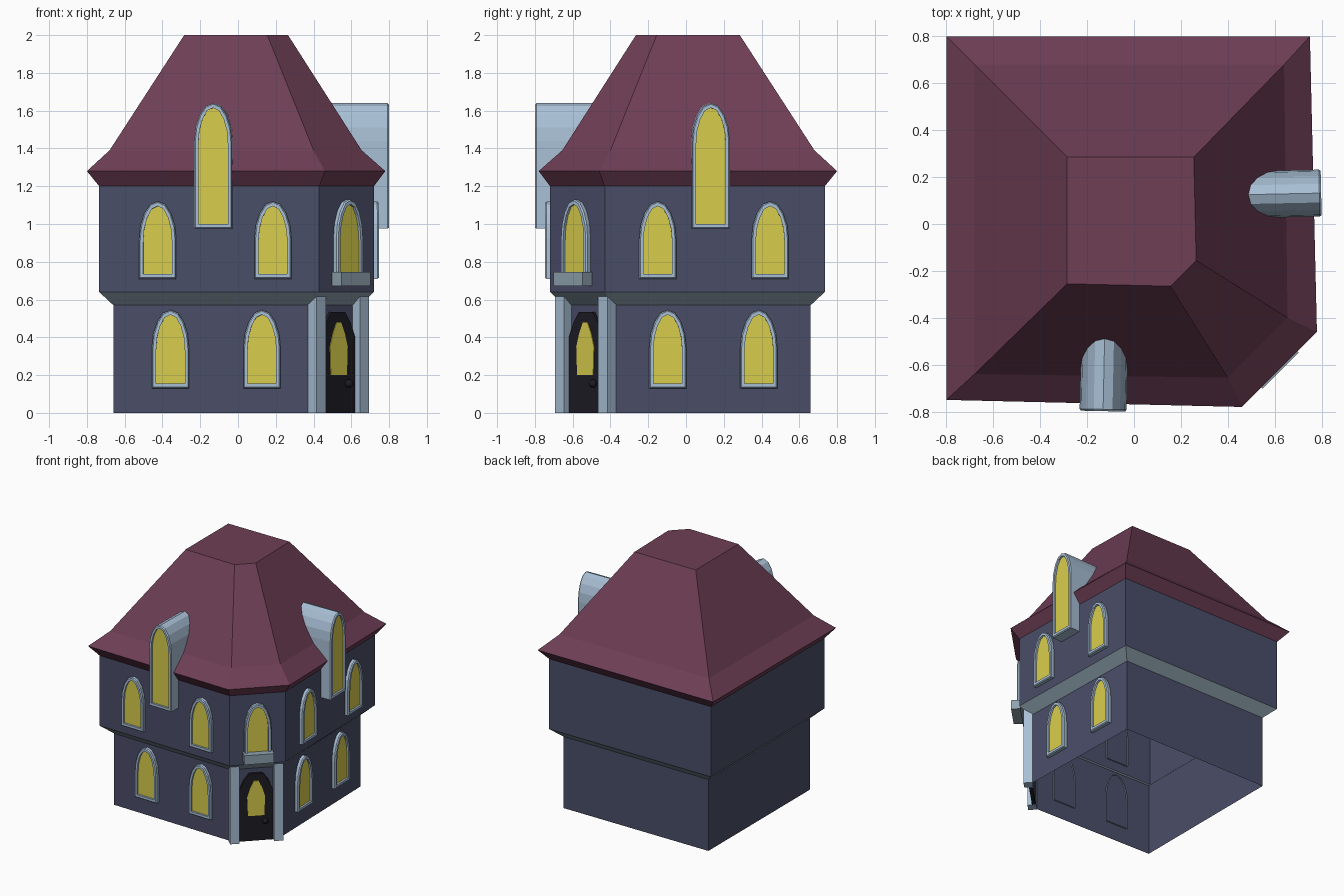
import bpy, bmesh, math
from mathutils import Vector

if "Cube" in bpy.data.objects:
    bpy.data.objects.remove(bpy.data.objects["Cube"])


def material(name, hex_colour):
    rgb = [int(hex_colour[i:i + 2], 16) / 255 for i in (0, 2, 4)]
    lin = [c / 12.92 if c < 0.04045 else ((c + 0.055) / 1.055) ** 2.4 for c in rgb]
    m = bpy.data.materials.new(name)
    m.diffuse_color = (*lin, 1)
    m.use_nodes = True
    m.node_tree.nodes["Principled BSDF"].inputs["Base Color"].default_value = m.diffuse_color
    return m


WALL = material("dark_blue_wall", "4a4e68")
ROOF = material("plum_roof", "6e3e55")
TRIM = material("pale_blue_trim", "a9c0d6")
STONE = material("grey_stone", "8fa2af")
GLASS = material("yellow_glass", "d8cd4c")
DOOR = material("black_door", "1c1c24")


def loft(name, rings, mats, seg_mats, cap_mat=None, base_mat=None):
    """Skin a stack of equal-length rings; optional end caps."""
    bm = bmesh.new()
    rows = [[bm.verts.new(p) for p in ring] for ring in rings]
    n = len(rows[0])
    for a, b, mi in zip(rows, rows[1:], seg_mats):
        for i in range(n):
            j = (i + 1) % n
            bm.faces.new((a[i], a[j], b[j], b[i])).material_index = mi
    if cap_mat is not None:
        bm.faces.new(rows[-1]).material_index = cap_mat
    if base_mat is not None:
        bm.faces.new(rows[0][::-1]).material_index = base_mat
    me = bpy.data.meshes.new(name)
    bm.to_mesh(me)
    bm.free()
    for m in mats:
        me.materials.append(m)
    ob = bpy.data.objects.new(name, me)
    bpy.context.collection.objects.link(ob)
    return ob


def plan(z, back, corner, cut, end):
    """House outline: square with one cut corner, mirrored on the diagonal."""
    return [(-back, back, z), (-back, -end, z), (cut, -corner, z),
            (corner, -cut, z), (end, back, z)]


LOWER = (0.66, 0.645, 0.39, 0.62)
UPPER = (0.735, 0.72, 0.43, 0.695)

# House shells, open below
loft("lower_walls", [plan(0, *LOWER), plan(0.57, *LOWER)], [WALL], [0])
loft("storey_band", [plan(0.57, *LOWER), plan(0.64, *UPPER)], [STONE], [0])
loft("upper_walls", [plan(0.64, *UPPER), plan(1.2, *UPPER)], [WALL], [0])
loft("roof", [plan(1.2, *UPPER), plan(1.28, 0.8, 0.78, 0.46, 0.75),
              plan(1.39, 0.68, 0.655, 0.40, 0.64),
              plan(2.0, 0.285, 0.265, 0.155, 0.255)], [ROOF], [0, 0, 0], 0)


def placed(profile, at, n, depth):
    """Put a (sideways, height) profile on a wall point, pushed out by depth."""
    u = Vector((-n[1], n[0]))
    return [(at[0] + u.x * s + n[0] * depth, at[1] + u.y * s + n[1] * depth, z)
            for s, z in profile]


def arch(half, z0, z1, rise):
    side = [(1, 0), (0.93, 0.36), (0.72, 0.68), (0.4, 0.92)]
    right = [(half * s, z1 - rise + rise * t) for s, t in side]
    return ([(-half, z0), (half, z0)] + right + [(0, z1)]
            + [(-s, z) for s, z in reversed(right)])


def window(name, at, n, z0, z1, half=0.098, rise=0.2, back=-0.01, front=0.03):
    outer = arch(half, z0, z1, rise)
    inner = arch(half - 0.022, z0 + 0.025, z1 - 0.025, rise - 0.01)
    loft(name, [placed(outer, at, n, back), placed(outer, at, n, front - 0.008),
                placed(arch(half - 0.006, z0 + 0.006, z1 - 0.006, rise), at, n, front),
                placed(inner, at, n, front), placed(inner, at, n, front - 0.015)],
         [TRIM, GLASS], [0, 0, 0, 0], 1)


def on_wall(t, ring, right_side):
    """Point and outward normal on the front wall, or its mirror on the right."""
    back, corner, cut, end = ring
    u = Vector((cut + back, end - corner)).normalized()
    y = -end + (t + back) * u.y / u.x
    p, n = (t, y), (u.y, -u.x)
    return ((-y, -t), (-n[1], -n[0])) if right_side else (p, n)


# Windows and dormers on the two street sides
for right_side, side, ups, lows in ((False, "front", (-0.425, 0.185), (-0.357, 0.127)),
                                    (True, "right", (-0.445, 0.15), (-0.385, 0.097))):
    for i, t in enumerate(ups):
        window(f"{side}_upper_window_{i}", *on_wall(t, UPPER, right_side), 0.71, 1.12)
    for i, t in enumerate(lows):
        window(f"{side}_lower_window_{i}", *on_wall(t, LOWER, right_side), 0.13, 0.545)
    at, n = on_wall(-0.13, UPPER, right_side)
    window(f"{side}_dormer", at, n, 0.975, 1.64, half=0.1, back=-0.24, front=0.09)

# Corner window, balcony, door posts
r = math.sqrt(0.5)
OUT = (r, -r)
window("corner_window", (0.575, -0.575), OUT, 0.71, 1.13)


def corner_box(name, c, w, d, z0, z1, mat):
    front = [(-w / 2, z0), (w / 2, z0), (w / 2, z1), (-w / 2, z1)]
    loft(name, [placed(front, c, OUT, -d / 2), placed(front, c, OUT, d / 2)],
         [mat], [0], 0, 0)


corner_box("balcony", (0.60, -0.60), 0.22, 0.07, 0.672, 0.745, STONE)
corner_box("left_post", (0.418, -0.647), 0.07, 0.065, 0, 0.625, TRIM)
corner_box("right_post", (0.647, -0.418), 0.07, 0.065, 0, 0.625, TRIM)

# Door with glazed panel and knob
mid = (0.5175, -0.5175)
leaf = [(-0.125, 0), (0.125, 0), (0.125, 0.40), (0.09, 0.48), (0.05, 0.535),
        (-0.05, 0.535), (-0.09, 0.48), (-0.125, 0.40)]
loft("door", [placed(leaf, mid, OUT, -0.01), placed(leaf, mid, OUT, 0.02)], [DOOR], [0], 0)
pane = [(-0.06, 0.2), (0.06, 0.2), (0.066, 0.35), (0.045, 0.42), (0.018, 0.478),
        (-0.018, 0.478), (-0.045, 0.42), (-0.066, 0.35)]
loft("door_glass", [placed(pane, mid, OUT, 0.018), placed(pane, mid, OUT, 0.024)],
     [GLASS], [0], 0)
bpy.ops.mesh.primitive_uv_sphere_add(segments=12, ring_count=8, radius=0.022,
                                     location=(0.587, -0.493, 0.155))
knob = bpy.context.object
knob.name = "door_knob"
knob.data.materials.append(DOOR)
